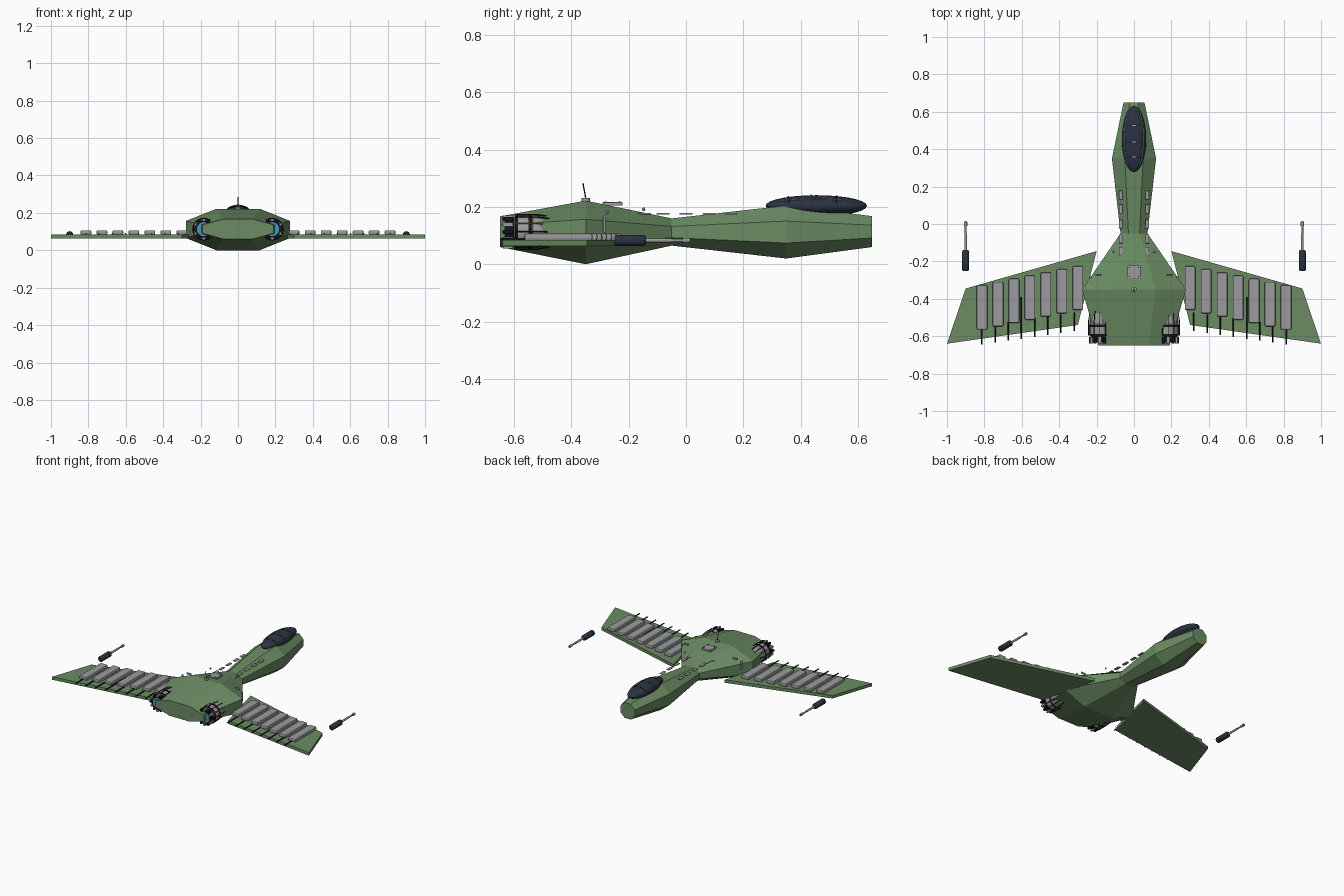
import bpy, bmesh, math
from mathutils import Vector

if "Cube" in bpy.data.objects:
    bpy.data.objects.remove(bpy.data.objects["Cube"])


def material(name, r, g, b):
    m = bpy.data.materials.new(name)
    m.use_nodes = True
    m.diffuse_color = (r, g, b, 1)
    m.node_tree.nodes["Principled BSDF"].inputs["Base Color"].default_value = (r, g, b, 1)
    return m


GREEN = material("hull green", .145, .26, .125)
GREY = material("panel grey", .33, .33, .35)
NAVY = material("dark navy", .024, .032, .055)
BLACK = material("black", .008, .008, .01)
BLUE = material("glow blue", .06, .32, .55)
BRONZE = material("bronze pipe", .3, .13, .03)


def finish(name, bm, mat, smooth=False):
    bmesh.ops.recalc_face_normals(bm, faces=bm.faces)
    me = bpy.data.meshes.new(name)
    bm.to_mesh(me)
    bm.free()
    ob = bpy.data.objects.new(name, me)
    bpy.context.collection.objects.link(ob)
    me.materials.append(mat)
    if smooth:
        bpy.ops.object.select_all(action='DESELECT')
        ob.select_set(True)
        bpy.context.view_layer.objects.active = ob
        bpy.ops.object.shade_smooth_by_angle(angle=math.radians(40))
    return ob


def loft(name, rings, mat, smooth=False):
    """Skin a list of equal-length point rings and cap both ends."""
    bm = bmesh.new()
    vs = [[bm.verts.new(p) for p in ring] for ring in rings]
    n = len(vs[0])
    for a, b in zip(vs, vs[1:]):
        for i in range(n):
            bm.faces.new((a[i], a[(i + 1) % n], b[(i + 1) % n], b[i]))
    bm.faces.new(vs[0])
    bm.faces.new(vs[-1])
    return finish(name, bm, mat, smooth)


def ring(x, y, z, rx, rz, n=24, turn=0):
    angles = [2 * math.pi * (i + turn) / n for i in range(n)]
    return [(x + rx * math.cos(a), y, z + rz * math.sin(a)) for a in angles]


def lathe(name, x, z, profile, mat, n=24):
    """Round part running along y; the profile lists (y, radius)."""
    return loft(name, [ring(x, y, z, r, r, n) for y, r in profile], mat, True)


def box(name, centre, size, mat, bevel=0):
    bm = bmesh.new()
    bmesh.ops.create_cube(bm, size=1)
    for v in bm.verts:
        v.co = Vector(centre) + Vector(a * b for a, b in zip(v.co, size))
    ob = finish(name, bm, mat)
    if bevel:
        mod = ob.modifiers.new("bevel", 'BEVEL')
        mod.width, mod.segments = bevel, 2
    return ob


def tube(name, points, radius, mat):
    cu = bpy.data.curves.new(name, 'CURVE')
    cu.dimensions = '3D'
    cu.bevel_depth, cu.bevel_resolution, cu.use_fill_caps = radius, 2, True
    sp = cu.splines.new('POLY')
    sp.points.add(len(points) - 1)
    for p, co in zip(sp.points, points):
        p.co = (*co, 1)
    cu.materials.append(mat)
    ob = bpy.data.objects.new(name, cu)
    bpy.context.collection.objects.link(ob)
    return ob


def ball(name, centre, radii, mat):
    bm = bmesh.new()
    bmesh.ops.create_uvsphere(bm, u_segments=24, v_segments=14, radius=1)
    for v in bm.verts:
        v.co = Vector(centre) + Vector(a * b for a, b in zip(v.co, radii))
    return finish(name, bm, mat, True)


# Hull: octagonal sections as (y, half width, bottom, top)
k = 1 / math.cos(math.pi / 8)
sections = [(-.65, .19, .06, .167), (-.35, .278, 0, .222), (-.05, .072, .065, .16),
            (.35, .118, .02, .205), (.65, .056, .06, .168)]
loft("hull", [ring(0, y, (a + b) / 2, w * k, (b - a) / 2 * k, 8, .5)
              for y, w, a, b in sections], GREEN)

# Canopy with its frame of rails and hoops
CY, CZ, CL, CW, CH = .455, .204, .177, .065, .037
ball("canopy", (0, CY, CZ), (CW, CL, CH), NAVY)


def on_canopy(t, a):
    """Point at length fraction t and angle a, just above the glass."""
    s = math.sqrt(1 - t * t) * 1.02
    return (CW * s * math.cos(a), CY + CL * t, CZ + CH * s * math.sin(a))


for t in (-.55, -.1, .4):
    hoop = [on_canopy(t, math.pi * (.12 + .76 * i / 12)) for i in range(13)]
    tube("canopy_hoop", hoop, .0016, BLACK)
    x, y, z = on_canopy(t, math.pi / 2)
    box("canopy_clip", (0, y, z), (.022, .005, .004), GREY)
for a in (.22, .78):
    tube("canopy_rail", [on_canopy(-.8 + .16 * i, math.pi * a) for i in range(11)], .002, GREY)

# Dorsal hatch with corner bolts
box("dorsal_hatch", (0, -.257, .211), (.07, .07, .012), GREY, .002).rotation_euler = (0, 0, 0)
for sx in (-1, 1):
    for sy in (-1, 1):
        box("hatch_bolt", (sx * .024, -.257 + sy * .024, .218), (.007, .007, .003), BLACK)

# Antenna
loft("antenna_base", [[(.014 * math.cos(i * .524), -.35 + .014 * math.sin(i * .524), z)
                       for i in range(12)] for z in (.218, .232)], GREY)
tube("antenna_rod", [(0, -.35, .23), (0, -.36, .284)], .0022, BLACK)

for side, s in (("left", 1), ("right", -1)):
    # Wing plate
    plan = [(.2, -.145), (.9, -.345), (1, -.64), (.3, -.54)]
    loft(side + "_wing", [[(s * x, y, z) for x, y in plan] for z in (.063, .084)], GREEN)

    # Raised wing panels, stepping back toward the tip
    for i in range(7):
        x, front, back = .3 + .0855 * i, -.225 - .0168 * i, -.46 - .0175 * i
        box(side + "_wing_panel", (s * x, (front + back) / 2, .095),
            (.057, front - back, .024), GREY, .007)

    # Trailing spikes along the rear edge
    for i in range(8):
        x = .32 + .0705 * i
        tip = -.57 - (x - .3) * .145
        start = -.39 if i == 4 else tip + .1
        tube(side + "_trailing_spike", [(s * x, start, .088), (s * x, tip, .088)], .004, BLACK)

    # Detached wingtip cannon
    cx, cz = s * .9, .083
    lathe(side + "_cannon_body", cx, cz, [(-.25, .014), (-.244, .019), (-.148, .019),
                                         (-.14, .014)], NAVY)
    lathe(side + "_cannon_barrel", cx, cz, [(-.14, .007), (-.05, .007), (-.05, .005),
                                           (-.01, .005), (-.01, .009), (.012, .009)], GREY, 12)
    lathe(side + "_cannon_muzzle", cx, cz, [(.012, .006), (.015, .005)], BLUE, 12)

    # Engine nacelle with bands, nozzle and glow
    ex, ez = s * .183, .113
    lathe(side + "_engine", ex, ez, [(-.6, .05), (-.595, .056), (-.54, .058), (-.535, .052),
                                    (-.485, .052), (-.44, .04), (-.43, .028)], GREY)
    for y, r in ((-.545, .061), (-.592, .058)):
        lathe(side + "_engine_band", ex, ez, [(y - .005, r), (y + .005, r)], BLACK)
    lathe(side + "_nozzle", ex, ez, [(-.632, .05), (-.6, .05)], BLACK)
    lathe(side + "_engine_glow", ex, ez, [(-.634, .037), (-.63, .037)], BLUE)
    for i in range(12):
        a = math.pi * i / 6
        c, d = math.cos(a), math.sin(a)
        box(side + "_nozzle_block", (ex + .051 * c, -.622, ez + .051 * d),
            (.014, .036, .014), GREY if i % 2 else BLACK, .002)
        tube(side + "_engine_strut", [(ex + .06 * c, -.595, ez + .06 * d),
                                      (ex + .06 * c, -.52, ez + .06 * d),
                                      (ex + .045 * c, -.425, ez + .045 * d)],
             .0025, BRONZE if abs(d - .5) < .1 else BLACK)

    # Neck plates hovering beside the spine
    for y in (.155, .08, 0, -.08, -.145):
        box(side + "_neck_plate", (s * .071, y, .176), (.02, .046, .005), GREY, .001)
    ball(side + "_sensor_light", (s * .11, -.148, .192), (.006, .006, .006), BLUE)

    # Shoulder vent and side fin
    box(side + "_shoulder_vent", (s * .19, -.275, .182), (.034, .008, .012), GREY, .002)
    box(side + "_side_fin", (s * .232, -.285, .14), (.012, .008, .06), GREY, .002)
